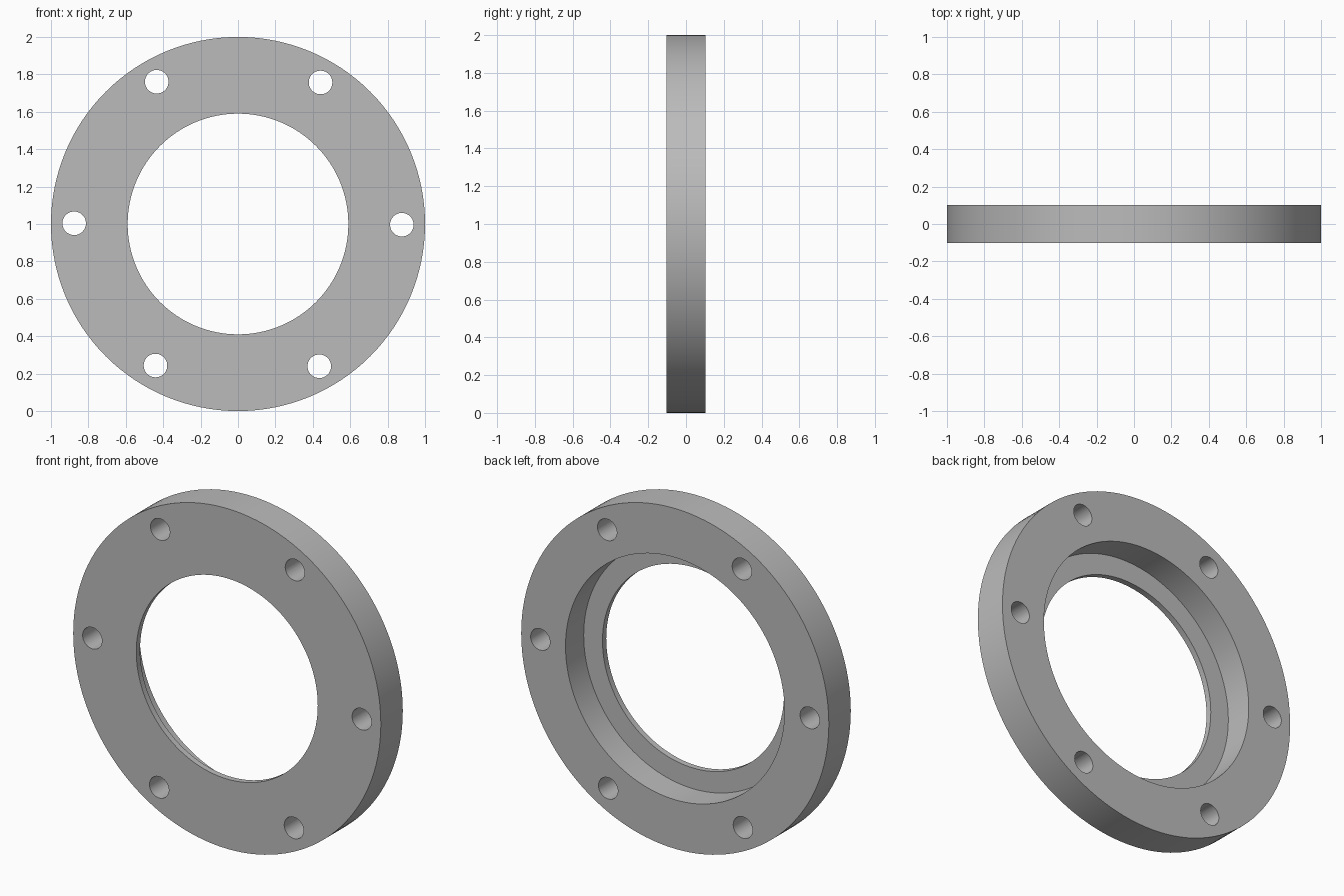
import bpy
import bmesh
from math import radians, sin, cos, tau
from mathutils import Matrix, Vector

cube = bpy.data.objects.get("Cube")
if cube:
    bpy.data.objects.remove(cube, do_unlink=True)

OUTER, BORE, RECESS = 1.0, 0.59, 0.712
HALF, LIP = 0.102, 0.035
BOLT_CIRCLE, BOLT_RADIUS, BOLTS = 0.876, 0.063, 6
CENTRE = Vector((0, 0, 1))

steel = bpy.data.materials.new("plain_grey")
steel.use_nodes = True
grey = (0.5, 0.5, 0.5, 1)
steel.diffuse_color = grey
steel.node_tree.nodes["Principled BSDF"].inputs["Base Color"].default_value = grey


def make_object(name, bm):
    bmesh.ops.recalc_face_normals(bm, faces=bm.faces)
    mesh = bpy.data.meshes.new(name)
    bm.to_mesh(mesh)
    bm.free()
    obj = bpy.data.objects.new(name, mesh)
    bpy.context.collection.objects.link(obj)
    mesh.materials.append(steel)
    return obj


# Flange ring: stepped section revolved around the y axis
section = [(OUTER, -HALF), (OUTER, HALF), (RECESS, HALF),
           (RECESS, LIP - HALF), (BORE, LIP - HALF), (BORE, -HALF)]
bm = bmesh.new()
verts = [bm.verts.new(CENTRE + Vector((r, y, 0))) for r, y in section]
edges = [bm.edges.new((a, b)) for a, b in zip(verts, verts[1:] + verts[:1])]
bmesh.ops.spin(bm, geom=verts + edges, cent=CENTRE, axis=(0, 1, 0),
               angle=tau, steps=128, use_merge=True)
bmesh.ops.remove_doubles(bm, verts=bm.verts, dist=0.0001)
flange = make_object("flange_ring", bm)

# Bolt hole drills, evenly spaced around the ring
bm = bmesh.new()
for i in range(BOLTS):
    a = tau * i / BOLTS - radians(0.25)
    spot = CENTRE + BOLT_CIRCLE * Vector((cos(a), 0, sin(a)))
    bmesh.ops.create_cone(bm, cap_ends=True, segments=48, radius1=BOLT_RADIUS,
                          radius2=BOLT_RADIUS, depth=HALF * 4,
                          matrix=Matrix.Translation(spot) @ Matrix.Rotation(radians(90), 4, "X"))
drills = make_object("bolt_hole_drills", bm)
drills.hide_render = True

# Cut the holes, then smooth the round walls
cut = flange.modifiers.new("bolt_holes", "BOOLEAN")
cut.operation = "DIFFERENCE"
cut.solver = "EXACT"
cut.object = drills
bpy.ops.object.select_all(action="DESELECT")
flange.select_set(True)
bpy.context.view_layer.objects.active = flange
bpy.ops.object.modifier_apply(modifier=cut.name)
bpy.data.objects.remove(drills, do_unlink=True)
bpy.ops.object.shade_smooth_by_angle(angle=radians(30))
